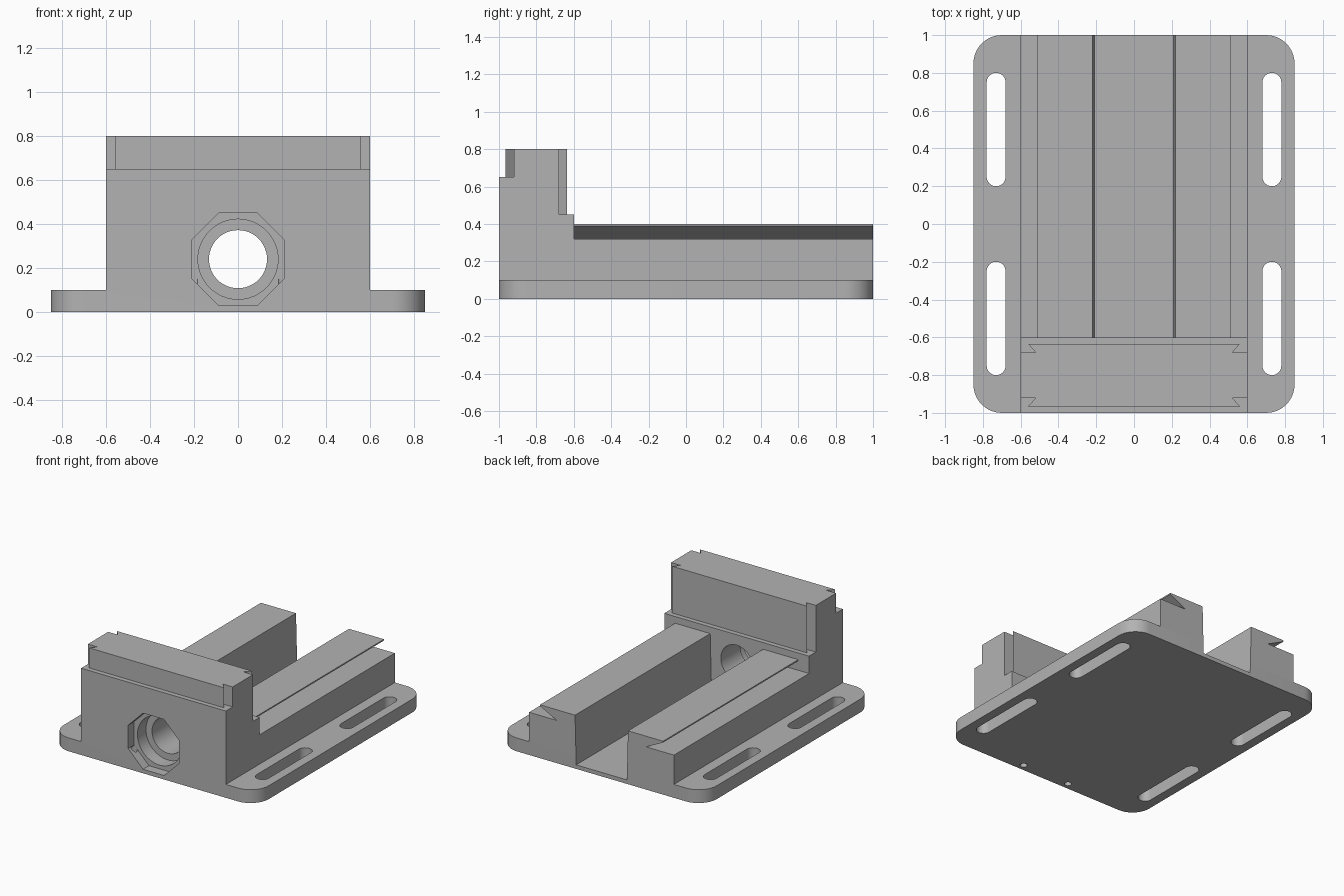
import bpy, bmesh, math
from mathutils import Vector

if "Cube" in bpy.data.objects:
    bpy.data.objects.remove(bpy.data.objects["Cube"], do_unlink=True)

grey = bpy.data.materials.new("machined_grey")
grey.use_nodes = True
colour = (0.45, 0.45, 0.45, 1)
grey.diffuse_color = colour
grey.node_tree.nodes["Principled BSDF"].inputs["Base Color"].default_value = colour


def prism(name, outline, start, end, axis="z"):
    """Extrude a 2D outline along z (outline is x,y) or along y (outline is x,z)."""
    bm = bmesh.new()
    place = (lambda a, b: (a, b, start)) if axis == "z" else (lambda a, b: (a, start, b))
    face = bm.faces.new([bm.verts.new(place(a, b)) for a, b in outline])
    out = bmesh.ops.extrude_face_region(bm, geom=[face])
    move = Vector((0, 0, end - start)) if axis == "z" else Vector((0, end - start, 0))
    bmesh.ops.translate(bm, vec=move, verts=[v for v in out["geom"] if isinstance(v, bmesh.types.BMVert)])
    bmesh.ops.recalc_face_normals(bm, faces=bm.faces)
    mesh = bpy.data.meshes.new(name)
    bm.to_mesh(mesh)
    bm.free()
    mesh.materials.append(grey)
    ob = bpy.data.objects.new(name, mesh)
    bpy.context.collection.objects.link(ob)
    return ob


def circle(cx, cy, r, n=48, turn=0.0):
    return [(cx + r * math.cos(turn + math.tau * i / n), cy + r * math.sin(turn + math.tau * i / n))
            for i in range(n)]


def rounded(cx, cy, w, d, r, n=10):
    """Rectangle with round corners; w and d are half sizes."""
    pts = []
    for k, (sx, sy) in enumerate([(1, 1), (-1, 1), (-1, -1), (1, -1)]):
        for i in range(n + 1):
            a = math.pi / 2 * (k + i / n)
            pts.append((cx + sx * (w - r) + r * math.cos(a), cy + sy * (d - r) + r * math.sin(a)))
    return pts


def mirrored(half):
    """Close an outline by mirroring its +x half."""
    return half + [(-x, y) for x, y in reversed(half)]


def combine(target, other, operation):
    mod = target.modifiers.new(operation, "BOOLEAN")
    mod.operation, mod.object, mod.solver = operation, other, "EXACT"
    with bpy.context.temp_override(object=target, active_object=target, selected_objects=[target]):
        bpy.ops.object.modifier_apply(modifier=mod.name)
    bpy.data.objects.remove(other, do_unlink=True)


# Base plate
body = prism("vise_body", rounded(0, 0, 0.85, 1, 0.15), 0, 0.1)

# Dovetailed slide bed with the channel between its rails
bed = mirrored([(0.6, 0.05), (0.6, 0.32), (0.37, 0.32), (0.51, 0.39), (0.51, 0.4)])
combine(body, prism("bed", bed, -0.8, 1, "y"), "UNION")
channel = mirrored([(0.21, 0.03), (0.222, 0.5)])
combine(body, prism("channel", channel, -0.6, 1.2, "y"), "DIFFERENCE")

# Fixed jaw: plain foot, then a rear dovetail tongue, then tongues on both faces
rear = [(0.6, -0.68), (0.52, -0.68), (0.56, -0.635)]
front = [(0.56, -0.965), (0.52, -0.92), (0.6, -0.92)]
combine(body, prism("jaw_foot", mirrored([(0.6, -1), (0.6, -0.6)]), 0.05, 0.45), "UNION")
combine(body, prism("jaw_middle", mirrored([(0.6, -1)] + rear), 0.4, 0.65), "UNION")
combine(body, prism("jaw_top", mirrored(front + rear), 0.6, 0.8), "UNION")

# Octagonal nut pocket, bearing seat and screw bore
octagon = circle(0, 0.24, 0.21 / math.cos(math.pi / 8), 8, math.pi / 8)
combine(body, prism("nut_pocket", octagon, -1.1, -0.93, "y"), "DIFFERENCE")
combine(body, prism("bearing_seat", circle(0, 0.24, 0.182), -0.95, -0.83, "y"), "DIFFERENCE")
combine(body, prism("screw_bore", circle(0, 0.24, 0.132), -0.9, -0.5, "y"), "DIFFERENCE")

# Mounting slots and small holes under the jaw
for side in (-1, 1):
    for end in (-1, 1):
        slot = rounded(side * 0.73, end * 0.5, 0.05, 0.3, 0.0499)
        combine(body, prism("slot", slot, -0.1, 0.2), "DIFFERENCE")
    combine(body, prism("pin_hole", circle(side * 0.2, -0.95, 0.025, 20), -0.1, 0.15), "DIFFERENCE")

# Tidy flat faces and shade the round walls smooth
bm = bmesh.new()
bm.from_mesh(body.data)
bmesh.ops.remove_doubles(bm, verts=bm.verts, dist=0.0001)
bmesh.ops.dissolve_limit(bm, angle_limit=0.01, verts=bm.verts, edges=bm.edges)
bm.to_mesh(body.data)
bm.free()
bpy.ops.object.select_all(action="DESELECT")
body.select_set(True)
bpy.context.view_layer.objects.active = body
bpy.ops.object.shade_smooth_by_angle(angle=math.radians(30))
